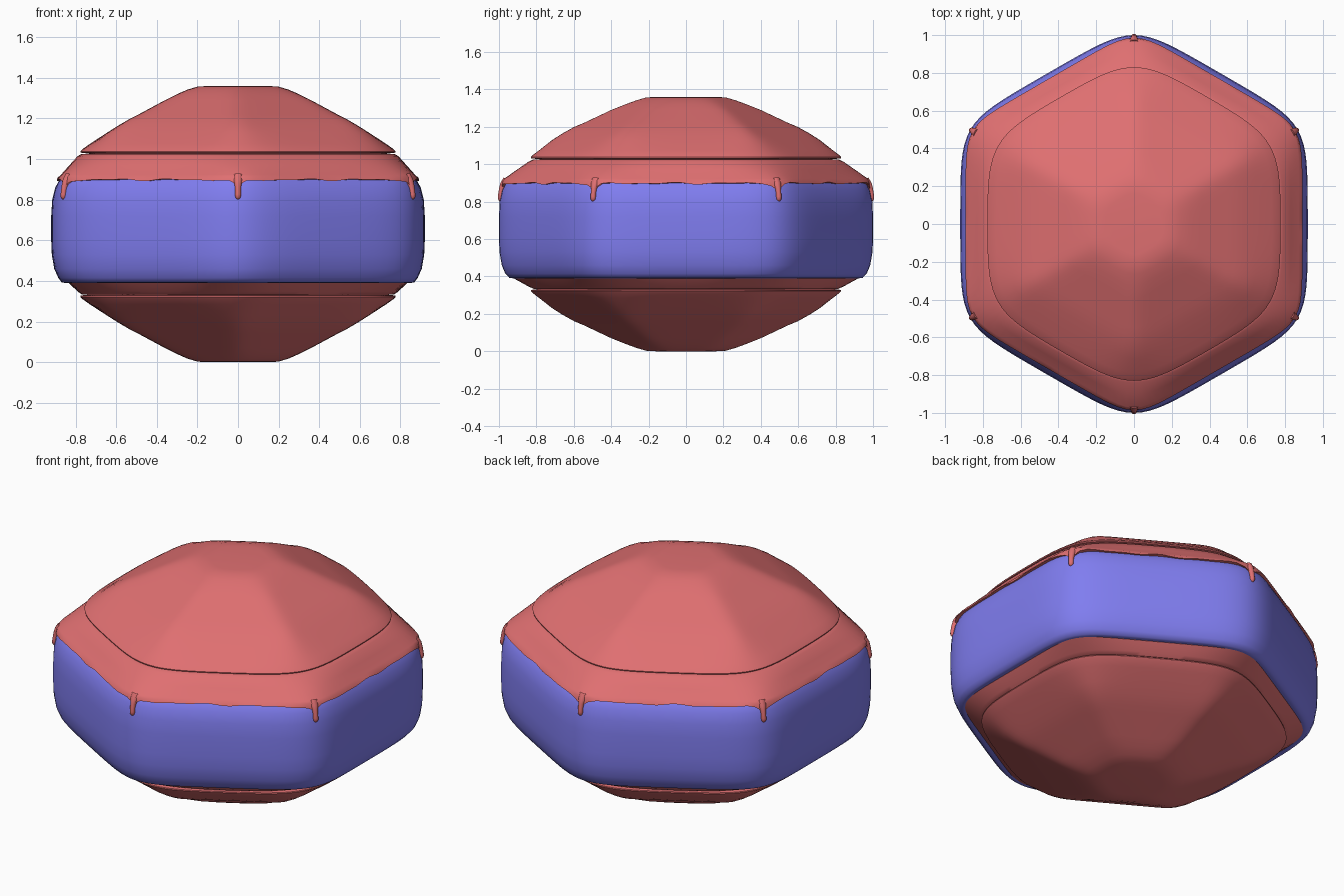
import bpy, bmesh, math

if "Cube" in bpy.data.objects:
    bpy.data.objects.remove(bpy.data.objects["Cube"])

N = 144
MID = 0.68          # mirror height for the lower half


def material(name, rgb):
    m = bpy.data.materials.new(name)
    m.diffuse_color = (*rgb, 1)
    m.use_nodes = True
    m.node_tree.nodes["Principled BSDF"].inputs["Base Color"].default_value = m.diffuse_color
    return m


RED = material("red", (0.74, 0.16, 0.165))
BLUE = material("blue", (0.215, 0.205, 0.87))


def hex_radius(flat, corner, t):
    """Rounded hexagon: radius is 'flat' at face centres and 'corner' at corners."""
    p = math.log(2) / math.log(1.1547 * flat / corner)
    s = sum(abs(math.cos(t - k * math.pi / 3)) ** p for k in range(3))
    return flat * s ** (-1 / p)


def finish(obj, mat, angle=35):
    obj.data.materials.append(mat)
    bpy.ops.object.select_all(action='DESELECT')
    obj.select_set(True)
    bpy.context.view_layer.objects.active = obj
    bpy.ops.object.shade_smooth_by_angle(angle=math.radians(angle))


def loft(name, rings, mat, flip=False, wave=None, wave_ring=-1, angle=35):
    """Skin rounded-hexagon rings (flat, corner, z), capped at both ends."""
    bm = bmesh.new()
    loops = []
    for i, (a, c, z) in enumerate(rings):
        loop = []
        for k in range(N):
            t = 2 * math.pi * k / N
            r = hex_radius(a, c, t)
            zz = z - (wave(t) if wave and i == wave_ring else 0)
            loop.append(bm.verts.new((r * math.cos(t), r * math.sin(t),
                                      2 * MID - zz if flip else zz)))
        loops.append(loop)
    for lo, hi in zip(loops, loops[1:]):
        for k in range(N):
            j = (k + 1) % N
            bm.faces.new((lo[k], lo[j], hi[j], hi[k]))
    bm.faces.new(loops[0])
    bm.faces.new(loops[-1])
    bmesh.ops.recalc_face_normals(bm, faces=bm.faces)
    me = bpy.data.meshes.new(name)
    bm.to_mesh(me)
    bm.free()
    obj = bpy.data.objects.new(name, me)
    bpy.context.collection.objects.link(obj)
    finish(obj, mat, angle)
    return obj


# Blue hexagonal band
loft("band", [(.80, .87, .40), (.85, .925, .39), (.868, .945, .393),
              (.885, .966, .415), (.905, .985, .46), (.917, .997, .53),
              (.92, 1.0, .60), (.92, 1.0, .72), (.915, .996, .80),
              (.900, .983, .86), (.875, .963, .905), (.84, .92, .94)], BLUE, angle=60)

# Red domes, top and bottom
dome = [(.15, .16, 1.36), (.20, .213, 1.357), (.25, .265, 1.342), (.30, .325, 1.32),
        (.36, .40, 1.29), (.49, .548, 1.22), (.53, .597, 1.20), (.59, .66, 1.165),
        (.645, .715, 1.13), (.73, .785, 1.075), (.765, .818, 1.05),
        (.777, .83, 1.038), (.776, .829, 1.032), (.70, .745, 1.022)]
loft("top_dome", dome, RED)
loft("bottom_dome", dome, RED, flip=True)


# Upper skirt with a wavy lip that sags at the corners
def sag(t):
    d = (t % (math.pi / 3)) - math.pi / 6
    return .035 * math.exp(-(d / .035) ** 2) + .004 * math.sin(17 * t) + .003 * math.sin(29 * t)


loft("top_skirt", [(.70, .745, 1.024), (.77, .815, 1.026), (.79, .84, 1.015),
                   (.83, .905, .97), (.872, .972, .923), (.884, .981, .912),
                   (.892, .986, .898), (.86, .945, .895)], RED, wave=sag, wave_ring=6)

# Lower skirt, tucked under the band
loft("bottom_skirt", [(.70, .745, 1.024), (.77, .815, 1.026), (.79, .845, 1.012),
                      (.835, .925, .968), (.835, .925, .94)], RED, flip=True)

# Drips running down the corners
for i in range(6):
    t = math.pi / 6 + i * math.pi / 3
    cu = bpy.data.curves.new("drip", 'CURVE')
    cu.dimensions = '3D'
    cu.bevel_depth = .02
    cu.bevel_resolution = 3
    cu.use_fill_caps = True
    sp = cu.splines.new('POLY')
    path = [(.955, .915, 1.3), (.974, .89, 1.1), (.985, .868, .8), (.990, .845, .7),
            (.992, .825, .75), (.993, .812, .65), (.993, .804, .35), (.993, .801, .05)]
    sp.points.add(len(path) - 1)
    for pt, (r, z, w) in zip(sp.points, path):
        pt.co = (r * math.cos(t), r * math.sin(t), z, 1)
        pt.radius = w
    ob = bpy.data.objects.new("drip_%d" % (i + 1), cu)
    bpy.context.collection.objects.link(ob)
    bpy.ops.object.select_all(action='DESELECT')
    ob.select_set(True)
    bpy.context.view_layer.objects.active = ob
    bpy.ops.object.convert(target='MESH')
    finish(bpy.context.view_layer.objects.active, RED, 60)
